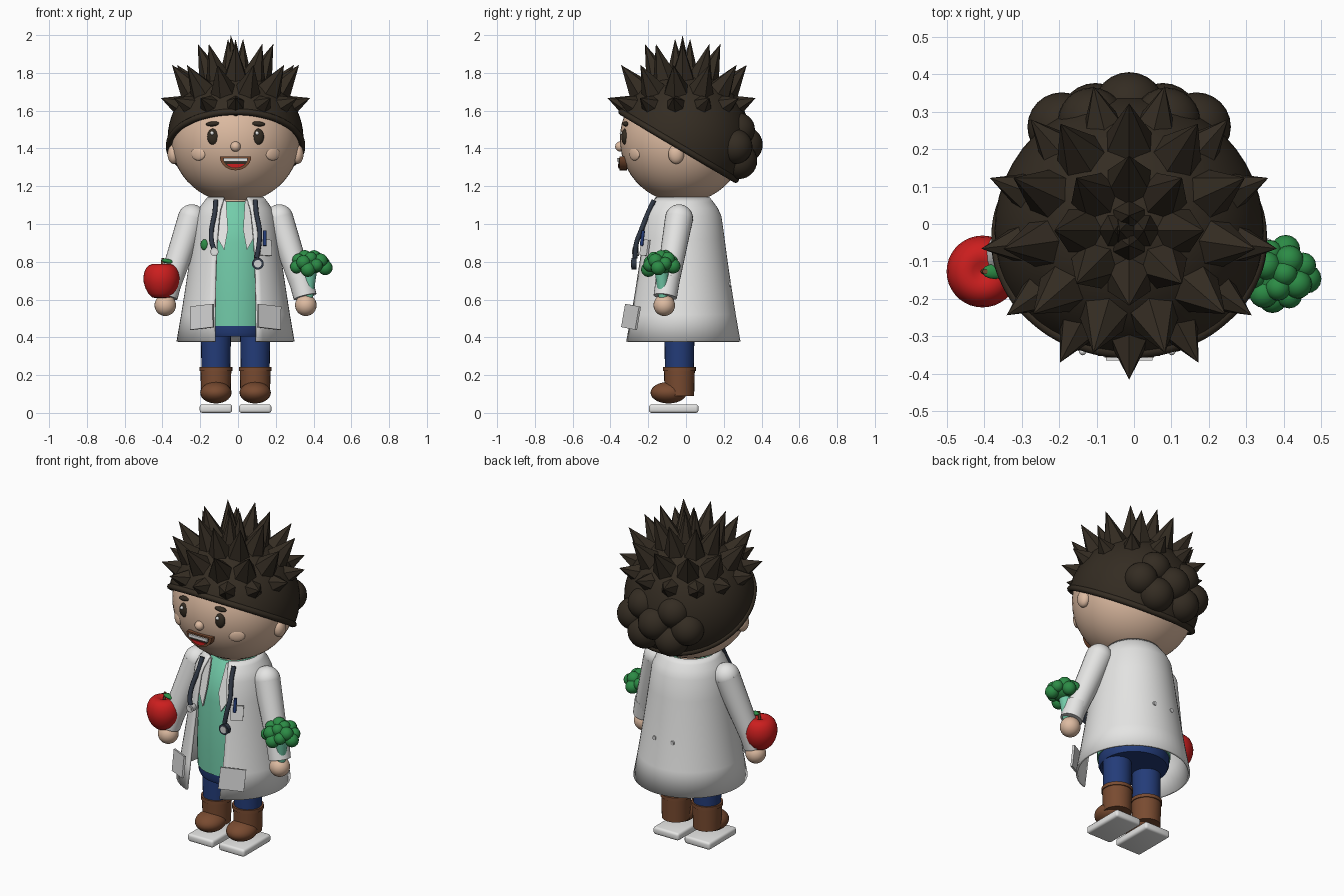
import bpy, bmesh, math
from mathutils import Vector, Matrix

if "Cube" in bpy.data.objects:
    bpy.data.objects.remove(bpy.data.objects["Cube"])

CX, CY = -0.013, -0.018          # body axis


def colour(name, r, g, b):
    m = bpy.data.materials.new(name)
    m.diffuse_color = (r, g, b, 1)
    m.use_nodes = True
    m.node_tree.nodes["Principled BSDF"].inputs["Base Color"].default_value = m.diffuse_color
    return m


HAIR = colour("dark_brown", .034, .025, .016)
SKIN = colour("skin", .73, .50, .36)
WHITE = colour("coat_white", .78, .78, .77)
GREY = colour("pocket_grey", .64, .64, .64)
MINT = colour("mint", .17, .60, .40)
NAVY = colour("navy", .017, .045, .19)
BROWN = colour("boot_brown", .19, .07, .03)
RED = colour("red", .60, .013, .013)
GREEN = colour("green", .025, .26, .06)
SLATE = colour("slate", .03, .04, .06)


def finish(name, bm, mat, smooth=True, angle=40):
    bmesh.ops.recalc_face_normals(bm, faces=bm.faces)
    me = bpy.data.meshes.new(name)
    bm.to_mesh(me)
    bm.free()
    me.materials.append(mat)
    me.polygons.foreach_set("use_smooth", [smooth] * len(me.polygons))
    if smooth:
        me.set_sharp_from_angle(angle=math.radians(angle))
    ob = bpy.data.objects.new(name, me)
    bpy.context.collection.objects.link(ob)
    return ob


def ball(name, loc, size, mat, seg=24, rot=(0, 0, 0)):
    bm = bmesh.new()
    bmesh.ops.create_uvsphere(bm, u_segments=seg, v_segments=seg // 2 + 2, radius=1)
    ob = finish(name, bm, mat)
    ob.location, ob.rotation_euler = loc, rot
    ob.scale = (size,) * 3 if isinstance(size, float) else size
    return ob


def rod(name, p, q, r1, r2, mat, seg=24, smooth=True):
    p, q = Vector(p), Vector(q)
    bm = bmesh.new()
    bmesh.ops.create_cone(bm, cap_ends=True, segments=seg, radius1=r1, radius2=r2, depth=(q - p).length)
    turn = (q - p).to_track_quat('Z', 'Y').to_matrix().to_4x4()
    bm.transform(Matrix.Translation((p + q) / 2) @ turn)
    return finish(name, bm, mat, smooth)


def box(name, loc, size, mat, rot=(0, 0, 0), bevel=0.0):
    bm = bmesh.new()
    bmesh.ops.create_cube(bm, size=1)
    bm.transform(Matrix.Diagonal((*size, 1)))
    if bevel:
        bmesh.ops.bevel(bm, geom=bm.edges[:], offset=bevel, segments=3, affect='EDGES', profile=.5)
    ob = finish(name, bm, mat)
    ob.location, ob.rotation_euler = loc, rot
    return ob


def lathe(name, profile, mat, x=CX, y=CY, gaps=None, seg=48):
    """Turn (radius, z) rows; gaps gives a front opening half-width per row."""
    bm = bmesh.new()
    rows = []
    for i, (r, z) in enumerate(profile):
        a0 = math.asin(gaps[i] / r) if gaps else 0
        step = (math.tau - 2 * a0) / (seg - 1 if gaps else seg)
        rows.append([bm.verts.new((x + r * math.sin(a0 + k * step), y - r * math.cos(a0 + k * step), z))
                     for k in range(seg)])
    for a, b in zip(rows, rows[1:]):
        for k in range(seg - 1 if gaps else seg):
            n = (k + 1) % seg
            bm.faces.new((a[k], a[n], b[n], b[k]))
    if not gaps:
        bm.faces.new(rows[0])
        bm.faces.new(rows[-1])
    return finish(name, bm, mat)


def plate(name, pts, mat, depth):
    """Flat outline given thickness along +y."""
    bm = bmesh.new()
    front = [bm.verts.new(p) for p in pts]
    back = [bm.verts.new((p[0], p[1] + depth, p[2])) for p in pts]
    bm.faces.new(front)
    bm.faces.new(back[::-1])
    for k in range(len(pts)):
        n = (k + 1) % len(pts)
        bm.faces.new((front[k], back[k], back[n], front[n]))
    return finish(name, bm, mat)


def tube(name, pts, r, mat, cyclic=False):
    cu = bpy.data.curves.new(name, 'CURVE')
    cu.dimensions, cu.bevel_depth, cu.bevel_resolution = '3D', r, 3
    cu.use_fill_caps = True
    sp = cu.splines.new('BEZIER')
    sp.bezier_points.add(len(pts) - 1)
    for b, p in zip(sp.bezier_points, pts):
        b.co, b.handle_left_type, b.handle_right_type = p, 'AUTO', 'AUTO'
    sp.use_cyclic_u = cyclic
    cu.materials.append(mat)
    ob = bpy.data.objects.new(name, cu)
    bpy.context.collection.objects.link(ob)
    bpy.ops.object.select_all(action='DESELECT')
    bpy.context.view_layer.objects.active = ob
    ob.select_set(True)
    bpy.ops.object.convert(target='MESH')


# head, neck and hair cap with a tilted rim
HZ = 1.45
ball("head", (CX, CY, HZ), (.342, .332, .337), SKIN, 48)
rod("neck", (CX, CY, 1.0), (CX, CY, 1.16), .1, .1, SKIN)
bm = bmesh.new()
bmesh.ops.create_uvsphere(bm, u_segments=48, v_segments=28, radius=.36)
normal = Vector((0, .51, .86)).normalized()
bmesh.ops.bisect_plane(bm, geom=bm.verts[:] + bm.edges[:] + bm.faces[:], plane_co=normal * -.04,
                       plane_no=normal, clear_inner=True)
bm.transform(Matrix.Translation((CX, CY, HZ)))
finish("hair_cap", bm, HAIR)
side, up = Vector((1, 0, 0)), normal.cross(Vector((1, 0, 0)))
mid = Vector((CX, CY, HZ)) - normal * .042
tube("hair_rim", [mid + .352 * (side * math.cos(t) + up * math.sin(t))
                  for t in (k * math.tau / 16 for k in range(16))], .017, HAIR, True)

# hair spikes: count, tip radius, tip height, base radius, base height, thickness
for row, (n, rt, zt, rb, zb, w) in enumerate([(13, .398, 1.667, .25, 1.61, .08), (11, .34, 1.842, .18, 1.64, .105),
                                              (8, .2, 1.953, .10, 1.70, .095), (4, .04, 1.98, .03, 1.74, .065)]):
    for k in range(n):
        a = -math.pi / 2 + (k + .5 * (row == 1)) * math.tau / n
        c, s = math.cos(a), math.sin(a)
        rod("hair_spike", (CX + rb * c, CY + rb * s, zb), (CX + rt * c, CY + rt * s, zt), w, 0, HAIR, 6, False)
rod("hair_spike_top", (CX, CY, 1.72), (CX - .025, CY, 2.0), .07, 0, HAIR, 6, False)

# curls at the back of the head
for x, y, z, r in [(-.1, .275, 1.50, .09), (.1, .275, 1.50, .09), (-.18, .26, 1.41, .092), (.18, .26, 1.41, .092),
                   (0, .31, 1.42, .096), (-.09, .28, 1.335, .097), (.09, .28, 1.335, .097)]:
    ball("back_curl", (CX + x, y, z), r, HAIR)

# face
for s in (-1, 1):
    ex = CX + s * .119
    ball("eye", (ex, -.322, 1.462), (.031, .02, .043), HAIR)
    ball("eye_glint", (ex - .005, -.341, 1.481), .01, WHITE, 12)
    ball("eyebrow", (ex, -.318, 1.53), (.038, .018, .013), HAIR, 16, (0, s * .07, 0))
    ball("cheek", (CX + s * .197, -.272, 1.372), (.045, .014, .036), SKIN, 20, (0, 0, s * .62))
    ball("ear", (CX + s * .328, -.052, 1.37), (.032, .042, .052), SKIN)
ball("nose", (CX, -.348, 1.41), .027, SKIN)


def bowl(name, y, w, top, low, mat, depth, cut=0.0):
    n = 14
    pts = [(CX + w * math.cos(t), y, top - low * math.sin(t))
           for t in (cut + k * (math.pi - 2 * cut) / n for k in range(n + 1))]
    plate(name, pts, mat, depth)


bowl("lips", -.353, .083, 1.357, .073, BROWN, .04)
bowl("mouth", -.357, .066, 1.349, .054, HAIR, .006)
bowl("tongue", -.361, .06, 1.348, .05, RED, .006, .62)
box("teeth", (CX, -.361, 1.34), (.125, .008, .018), WHITE)

# shirt and trousers
lathe("shirt", [(.2, .46), (.203, .6), (.195, .9), (.172, 1.04), (.11, 1.12)], MINT)
lathe("trouser_hips", [(.185, .405), (.194, .425), (.194, .47)], NAVY)

# open coat
coat = lathe("coat", [(.307, .377), (.282, .52), (.26, .66), (.239, .8), (.223, .92), (.206, 1.04), (.188, 1.08),
                      (.165, 1.112), (.145, 1.138)], WHITE, y=CY - .006,
             gaps=[.108, .108, .106, .102, .096, .085, .078, .068, .06])
sol = coat.modifiers.new("thickness", 'SOLIDIFY')
sol.thickness, sol.offset = .012, 0

for s in (-1, 1):
    def P(x, y, z):
        return (CX + s * x, y, z)
    # lapel and coat pockets
    plate("lapel", [P(.05, -.165, 1.128), P(.095, -.165, 1.115), P(.11, -.205, .95), P(.06, -.235, .862), P(.04, -.225, .97)],
          WHITE, .012)
    box("coat_pocket", P(.178, -.291, .508), (.142, .012, .125), GREY, (-.14, s * .1, s * .55))
    # sleeve, cuff, hand
    ball("shoulder", P(.232, -.037, 1.03), .074, WHITE)
    rod("sleeve", P(.232, -.037, 1.03), P(.352, -.1, .67), .074, .06, WHITE)
    rod("cuff", P(.343, -.095, .715), P(.368, -.11, .615), .064, .062, WHITE)
    ball("hand", P(.372, -.115, .57), .057, SKIN)
    # leg, boot, sole
    rod("trouser_leg", P(.104, -.035, .2), P(.104, -.035, .43), .076, .08, NAVY)
    rod("boot_shaft", P(.104, -.035, .09), P(.104, -.035, .235), .078, .082, BROWN)
    rod("boot_cuff", P(.104, -.035, .222), P(.104, -.035, .242), .087, .087, BROWN)
    ball("boot_toe", P(.104, -.092, .107), (.083, .096, .057), BROWN)
    box("sole", P(.104, -.065, .0225), (.172, .262, .045), WHITE, bevel=.014)
    # stethoscope tube and back button
    tube("stethoscope_tube", [P(.105, -.17, 1.125), P(.11, -.2, 1.06), P(.128, -.24, .96),
                              P(.125, -.262, .9), P(.112, -.27, .86 if s < 0 else .82)], .013, SLATE)
    rod("back_button", P(.06, .21, .68), P(.06, .238, .68), .012, .012, GREY, 12)

# stethoscope ends
rod("chest_piece", (.105, -.262, .79), (.105, -.288, .79), .031, .031, SLATE)
rod("chest_piece_face", (.105, -.286, .79), (.105, -.291, .79), .02, .02, GREY)
rod("ear_piece", (-.125, -.25, .853), (-.125, -.282, .853), .022, .022, GREY)
rod("ear_piece_face", (-.125, -.28, .853), (-.125, -.286, .853), .013, .013, WHITE)

# breast pocket, pen, badge
box("breast_pocket", (.145, -.218, .875), (.072, .012, .085), WHITE, (-.12, .05, .55))
rod("pen", (.142, -.236, .885), (.142, -.226, .965), .009, .009, NAVY, 12)
ball("badge", (-.178, -.188, .89), (.022, .016, .029), GREEN, 20, (0, 0, -.6))

# apple
lathe("apple", [(.01, .616), (.028, .607), (.05, .612), (.07, .632), (.085, .66), (.094, .69), (.096, .715), (.092, .742),
                (.082, .766), (.066, .782), (.046, .789), (.026, .785), (.008, .775)], RED, -.405, -.127, seg=36)
rod("apple_stem", (-.405, -.127, .76), (-.398, -.127, .82), .007, .007, BROWN, 10)
ball("apple_leaf", (-.373, -.127, .803), (.034, .02, .012), GREEN, 16, (0, .2, 0))

# broccoli
rod("broccoli_stalk", (.372, -.12, .59), (.382, -.13, .78), .022, .04, MINT)
ball("broccoli_core", (.381, -.132, .785), (.08, .075, .05), GREEN)
for k in range(16):
    h = 1 - 1.15 * (k + .5) / 16
    rr, a = math.sqrt(1 - h * h), k * 2.4
    ball("broccoli_floret", (.381 + .083 * rr * math.cos(a), -.132 + .068 * rr * math.sin(a), .766 + .064 * h),
         .034 + .005 * (k % 2), GREEN, 16)
